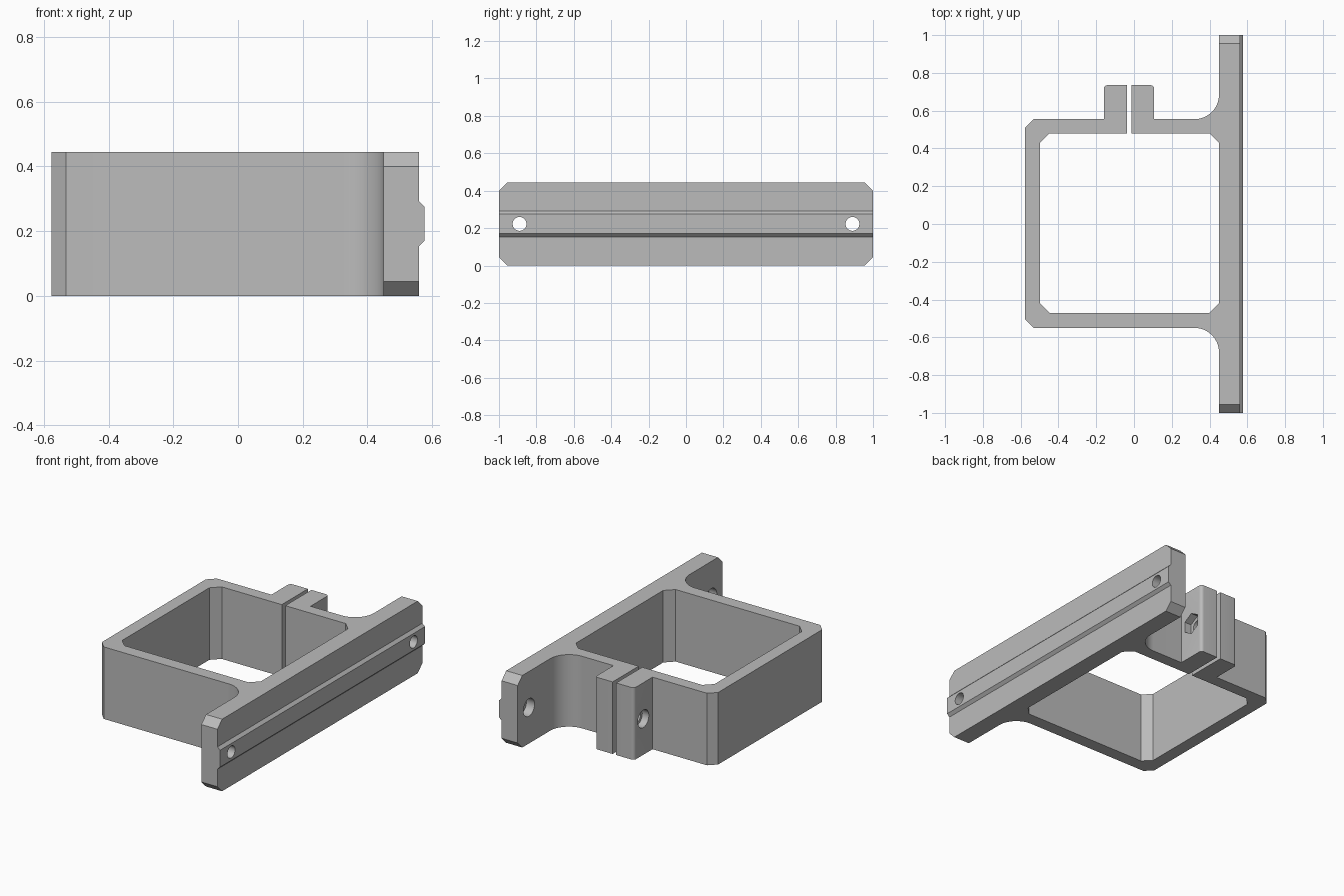
import bpy
import bmesh
from math import sin, cos, pi, radians

if "Cube" in bpy.data.objects:
    bpy.data.objects.remove(bpy.data.objects["Cube"], do_unlink=True)

H = 0.445          # height of the bracket
MID = H / 2        # height of all holes
HOLE_Y = 0.89      # mounting holes on the plate
BOLT_Y = 0.645     # clamp bolt through the tabs
HOLE_R, HEAD_R, NUT_R = 0.037, 0.054, 0.067

grey = bpy.data.materials.new("light grey")
grey.use_nodes = True
colour = (0.5, 0.5, 0.5, 1)
grey.diffuse_color = colour
grey.node_tree.nodes["Principled BSDF"].inputs["Base Color"].default_value = colour


def arc(cx, cy, r, start, end, n):
    angles = [radians(start + (end - start) * i / n) for i in range(n + 1)]
    return [(cx + r * cos(a), cy + r * sin(a)) for a in angles]


def prism(name, points, axis, low, high):
    """Extrude a flat outline along one axis."""
    place = {"x": lambda p, d: (d, p[0], p[1]),
             "y": lambda p, d: (p[0], d, p[1]),
             "z": lambda p, d: (p[0], p[1], d)}[axis]
    bm = bmesh.new()
    face = bm.faces.new([bm.verts.new(place(p, low)) for p in points])
    new = bmesh.ops.extrude_face_region(bm, geom=[face])["geom"]
    step = place((0, 0), high - low)
    bmesh.ops.translate(bm, vec=step, verts=[v for v in new if isinstance(v, bmesh.types.BMVert)])
    bmesh.ops.recalc_face_normals(bm, faces=bm.faces)
    mesh = bpy.data.meshes.new(name)
    bm.to_mesh(mesh)
    bm.free()
    mesh.materials.append(grey)
    obj = bpy.data.objects.new(name, mesh)
    bpy.context.collection.objects.link(obj)
    return obj


def combine(target, tool, operation):
    mod = target.modifiers.new(operation.lower(), "BOOLEAN")
    mod.operation = operation
    mod.solver = "EXACT"
    mod.object = tool
    bpy.context.view_layer.objects.active = target
    bpy.ops.object.modifier_apply(modifier=mod.name)
    bpy.data.objects.remove(tool, do_unlink=True)


def bore(target, y, radius, low, high, sides=40):
    outline = arc(y, MID, radius, 90, 450, sides)[:-1]
    combine(target, prism("bore", outline, "x", low, high), "DIFFERENCE")


# Split clamp frame, tabs and mounting plate in one outline
outer = [(-0.013, 0.48), (-0.013, 0.735)]
outer += arc(0.087, 0.715, 0.02, 90, 0, 6)
outer += [(0.107, 0.555)]
outer += arc(0.32, 0.685, 0.13, -90, 0, 20)
outer += [(0.45, 1), (0.56, 1), (0.56, -1), (0.45, -1)]
outer += arc(0.32, -0.68, 0.13, 0, 90, 20)
outer += [(-0.532, -0.55), (-0.577, -0.505), (-0.577, 0.51), (-0.532, 0.555), (-0.16, 0.555)]
outer += arc(-0.14, 0.715, 0.02, 180, 90, 6)
outer += [(-0.037, 0.735), (-0.037, 0.48)]
inner = [(-0.447, 0.48), (-0.497, 0.43), (-0.497, -0.42), (-0.447, -0.47),
         (0.4, -0.47), (0.45, -0.42), (0.45, 0.43), (0.4, 0.48)]
bracket = prism("clamp_bracket", outer + inner, "z", 0, H)

# Chamfered plate corners
for side in (-1, 1):
    for top in (False, True):
        corner = [(0.905, -0.05), (1.05, 0.095), (1.05, -0.05)]
        tri = [(side * y, H - z if top else z) for y, z in corner]
        combine(bracket, prism("corner_cutter", tri, "x", 0.4, 0.7), "DIFFERENCE")

# Locating rib along the plate
rib = [(0.53, MID - 0.069), (0.56, MID - 0.069), (0.577, MID - 0.052),
       (0.577, MID + 0.052), (0.56, MID + 0.069), (0.53, MID + 0.069)]
combine(bracket, prism("rib", rib, "y", -1, 1), "UNION")

# Counterbored mounting holes
for y in (-HOLE_Y, HOLE_Y):
    bore(bracket, y, HOLE_R, 0.4, 0.7)
    bore(bracket, y, HEAD_R, 0.4, 0.505)

# Clamp bolt hole with head recess and hexagonal nut pocket
bore(bracket, BOLT_Y, HOLE_R, -0.2, 0.15)
bore(bracket, BOLT_Y, HEAD_R, -0.2, -0.115)
bore(bracket, BOLT_Y, NUT_R, 0.06, 0.15, 6)

# Smooth fillets and holes, sharp edges elsewhere
bpy.ops.object.select_all(action="DESELECT")
bracket.select_set(True)
bpy.context.view_layer.objects.active = bracket
bpy.ops.object.shade_smooth_by_angle(angle=radians(25))
